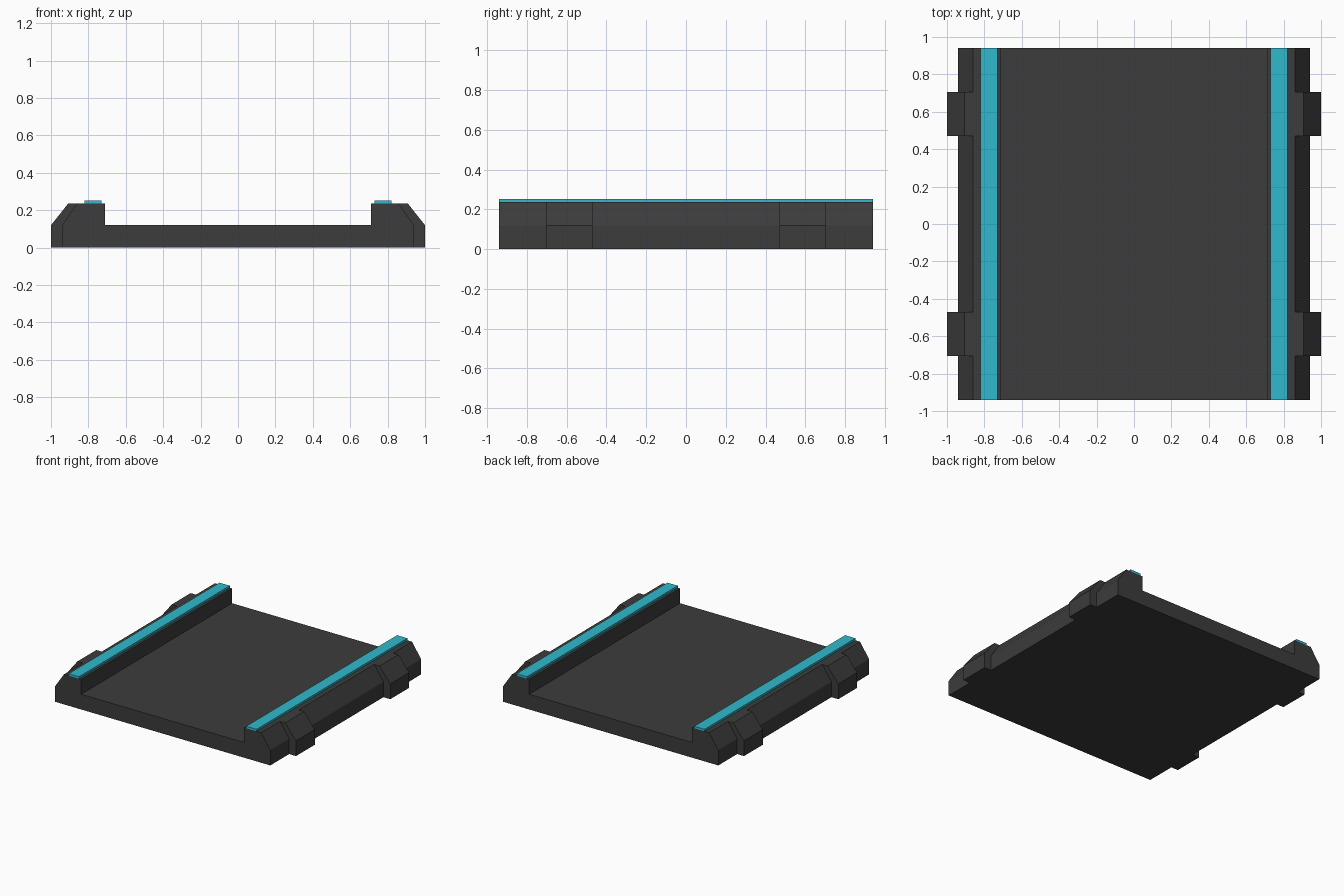
import bpy
import bmesh

if "Cube" in bpy.data.objects:
    bpy.data.objects.remove(bpy.data.objects["Cube"])


def material(name, rgb):
    m = bpy.data.materials.new(name)
    m.diffuse_color = (*rgb, 1.0)
    m.use_nodes = True
    m.node_tree.nodes["Principled BSDF"].inputs["Base Color"].default_value = m.diffuse_color
    return m


charcoal = material("charcoal", (0.045, 0.045, 0.045))
teal = material("teal", (0.03, 0.49, 0.61))


def extrude_profile(name, points, y0, y1, mat):
    """Extrude an x-z outline along y."""
    bm = bmesh.new()
    face = bm.faces.new([bm.verts.new((x, y0, z)) for x, z in points])
    ext = bmesh.ops.extrude_face_region(bm, geom=[face])
    verts = [g for g in ext["geom"] if isinstance(g, bmesh.types.BMVert)]
    bmesh.ops.translate(bm, verts=verts, vec=(0, y1 - y0, 0))
    bmesh.ops.recalc_face_normals(bm, faces=bm.faces)
    mesh = bpy.data.meshes.new(name)
    bm.to_mesh(mesh)
    bm.free()
    mesh.materials.append(mat)
    obj = bpy.data.objects.new(name, mesh)
    bpy.context.collection.objects.link(obj)
    return obj


HALF, STEP, TOP = 0.94, 0.12, 0.237

# Floor slab with raised, chamfered side rails
right = [(0.94, 0), (0.94, STEP), (0.86, TOP), (0.71, TOP), (0.71, STEP)]
left = [(-x, z) for x, z in reversed(right)]
extrude_profile("tray_body", right + left, -HALF, HALF, charcoal)

for side, label in ((1, "right"), (-1, "left")):
    # Light strip along the top of each rail
    strip = [(0.73, TOP), (0.82, TOP), (0.82, 0.253), (0.73, 0.253)]
    extrude_profile(f"{label}_light_strip", [(side * x, z) for x, z in strip],
                    -HALF, HALF, teal)

    # Two clamps wrapping the outside of each rail
    clamp = [(0.94, 0), (1.0, 0), (1.0, STEP), (0.907, TOP), (0.86, TOP), (0.94, STEP)]
    for y0, end in ((-0.705, "front"), (0.47, "back")):
        extrude_profile(f"{label}_{end}_clamp", [(side * x, z) for x, z in clamp],
                        y0, y0 + 0.235, charcoal)
